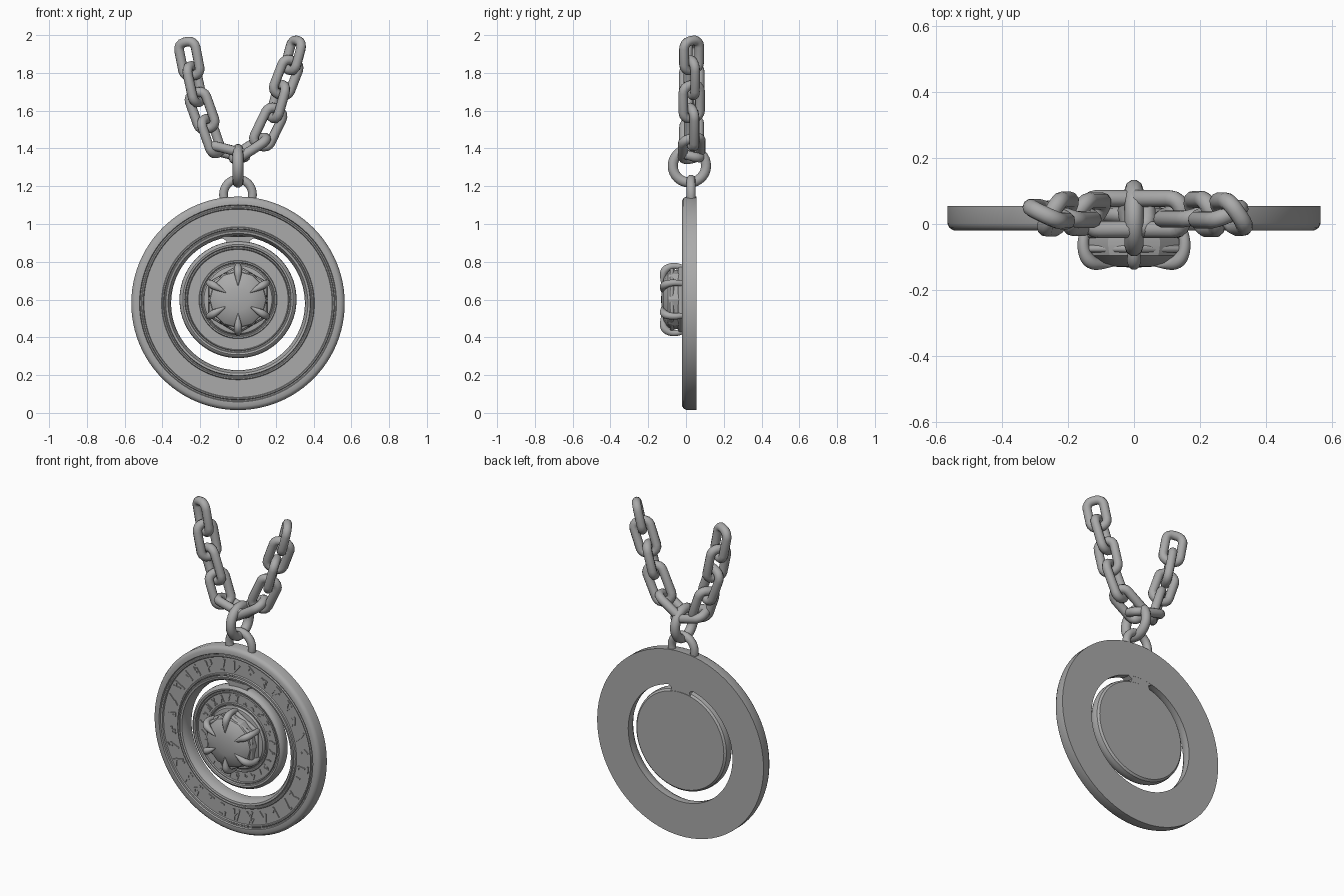
import bpy, bmesh, math, random
from mathutils import Vector, Matrix

cube = bpy.data.objects.get("Cube")
if cube:
    bpy.data.objects.remove(cube, do_unlink=True)
random.seed(4)
TAU = math.tau

metal = bpy.data.materials.new("grey metal")
metal.use_nodes = True
GREY = (0.4, 0.4, 0.4, 1)
metal.diffuse_color = GREY
metal.node_tree.nodes["Principled BSDF"].inputs["Base Color"].default_value = GREY


def activate(ob):
    bpy.ops.object.select_all(action='DESELECT')
    ob.select_set(True)
    bpy.context.view_layer.objects.active = ob


def finish(ob, angle=35):
    activate(ob)
    bpy.ops.object.shade_smooth_by_angle(angle=math.radians(angle))
    return ob


def mesh_object(name, bm, angle=35):
    bmesh.ops.recalc_face_normals(bm, faces=bm.faces)
    me = bpy.data.meshes.new(name)
    bm.to_mesh(me)
    bm.free()
    me.materials.append(metal)
    ob = bpy.data.objects.new(name, me)
    bpy.context.collection.objects.link(ob)
    return finish(ob, angle)


def lathe(name, profile, cz, closed=False, steps=96, angle=35):
    """Turn an (r, y) profile about the front-to-back axis at height cz."""
    bm = bmesh.new()
    vs = [bm.verts.new((r, y, cz)) for r, y in profile]
    pairs = list(zip(vs, vs[1:])) + ([(vs[-1], vs[0])] if closed else [])
    edges = [bm.edges.new(p) for p in pairs]
    bmesh.ops.spin(bm, geom=vs + edges, cent=(0, 0, cz), axis=(0, 1, 0),
                   angle=TAU, steps=steps, use_merge=True)
    bmesh.ops.remove_doubles(bm, verts=bm.verts, dist=1e-4)
    return mesh_object(name, bm, angle)


def tube(name, points, radius, cyclic=True, scales=None, kind='POLY'):
    """Round wire along a path, with an optional taper."""
    cu = bpy.data.curves.new(name, 'CURVE')
    cu.dimensions = '3D'
    cu.bevel_depth = radius
    cu.bevel_resolution = 3
    cu.use_fill_caps = True
    cu.resolution_u = 6
    sp = cu.splines.new(kind)
    sp.points.add(len(points) - 1)
    for i, p in enumerate(points):
        sp.points[i].co = (*p, 1)
        sp.points[i].radius = scales[i] if scales else 1
    sp.use_cyclic_u = cyclic
    if kind == 'NURBS':
        sp.use_endpoint_u = True
        sp.order_u = 3
    cu.materials.append(metal)
    ob = bpy.data.objects.new(name, cu)
    bpy.context.collection.objects.link(ob)
    activate(ob)
    bpy.ops.object.convert(target='MESH')
    return finish(bpy.context.object, 50)


def polar(r, a, y, cz):
    return Vector((r * math.sin(a), y, cz + r * math.cos(a)))


def marks(name, count, r0, r1, y, cz, width, thick):
    """Ring of abstract angular marks made from thin raised strokes."""
    bm = bmesh.new()
    step = (r1 - r0) / 3
    for k in range(count):
        a = TAU * k / count
        rot = Matrix.Translation((0, 0, cz)) @ Matrix.Rotation(a, 4, 'Y')
        node = (random.randint(-1, 1), 0)
        for _ in range(random.randint(3, 5)):
            nxt = (random.randint(-1, 1), random.randint(0, 3))
            if nxt == node:
                continue
            p, q = [Vector((i * step * 0.85, y, r0 + j * step)) for i, j in (node, nxt)]
            d = q - p
            m = (rot @ Matrix.Translation((p + q) / 2)
                 @ Matrix.Rotation(math.atan2(d.x, d.z), 4, 'Y')
                 @ Matrix.Diagonal((width, thick, d.length + width * 0.6, 1)))
            bmesh.ops.create_cube(bm, size=1, matrix=m)
            node = nxt if random.random() < 0.7 else (random.randint(-1, 1), 3)
    return mesh_object(name, bm)


# Outer ring with a recessed band between two beads
RING_Z, DISC_Z, BACK = 0.58, 0.6, 0.055
lathe("outer_ring", [
    (0.565, BACK), (0.565, 0.002), (0.558, -0.012), (0.545, -0.02), (0.522, -0.02),
    (0.518, -0.011), (0.512, -0.011), (0.508, -0.017), (0.502, -0.017), (0.498, -0.01),
    (0.405, -0.01), (0.401, -0.017), (0.395, -0.017), (0.391, -0.011), (0.386, -0.011),
    (0.382, -0.019), (0.37, -0.016), (0.358, 0.005), (0.354, 0.03), (0.354, BACK),
], RING_Z, closed=True)
marks("outer_ring_marks", 30, 0.422, 0.484, -0.01, RING_Z, 0.009, 0.012)

# Inner disc with rolled rim and stepped centre
lathe("inner_disc", [
    (0, BACK), (0.295, BACK), (0.306, 0.045), (0.31, 0.025), (0.309, 0.004), (0.302, -0.01),
    (0.292, -0.016), (0.282, -0.014), (0.278, -0.006), (0.272, -0.006), (0.269, -0.011),
    (0.265, -0.005), (0.207, -0.005), (0.204, -0.013), (0.197, -0.013), (0.193, -0.006),
    (0.188, -0.006), (0.18, -0.017), (0.165, -0.02), (0, -0.02),
], DISC_Z)
marks("inner_disc_marks", 26, 0.219, 0.253, -0.005, DISC_Z, 0.007, 0.01)

# Bridge joining disc to ring at the top
bm = bmesh.new()
outline = [(-0.1, 0.935), (0.1, 0.935), (0.06, 0.91), (0.07, 0.88), (-0.07, 0.88), (-0.06, 0.91)]
face = bm.faces.new([bm.verts.new((x, 0.0, z)) for x, z in outline])
ext = bmesh.ops.extrude_face_region(bm, geom=[face])
bmesh.ops.translate(bm, vec=(0, BACK - 0.001, 0),
                    verts=[g for g in ext["geom"] if isinstance(g, bmesh.types.BMVert)])
mesh_object("bridge", bm)

# Faceted gem, its six-sided setting and six claws
lathe("gem", [(0.15, -0.01), (0.158, -0.06), (0.148, -0.095), (0.115, -0.118),
              (0.06, -0.129), (0, -0.132)], DISC_Z, steps=12, angle=25)
for label, r, y, w in (("lower", 0.168, -0.028, 0.014), ("upper", 0.163, -0.075, 0.011)):
    tube(label + "_setting_wire", [polar(r, TAU * i / 6, y, DISC_Z) for i in range(6)], w)
claw = [(0.165, -0.01), (0.178, -0.04), (0.176, -0.085), (0.155, -0.116), (0.12, -0.124), (0.075, -0.127)]
for i in range(6):
    a = TAU * i / 6
    tube(f"claw_{i + 1}", [polar(r, a, y, DISC_Z) for r, y in claw], 0.022, False,
         [0.7, 0.75, 0.85, 1.0, 0.75, 0.1], 'NURBS')

# Hanger loop on the ring and the round link through it
tube("hanger_loop", [(0.077 * math.cos(t), 0.027, 1.155 + 0.082 * math.sin(t))
                     for t in (math.pi * (i - 2) / 20 for i in range(25))], 0.024, False)
tube("round_link", [(0, 0.018 + 0.088 * math.cos(t), 1.308 + 0.088 * math.sin(t))
                    for t in (TAU * i / 32 for i in range(32))], 0.028)


def chain_link(name, a, b, twist):
    """Stadium-shaped link hooked over joints a and b, turned about its length."""
    d = (b - a).normalized()
    n = Matrix.Rotation(math.radians(twist), 3, d) @ Vector((0, 1, 0))
    side = n.cross(d)
    half, bend, flat = (b - a).length / 2 + 0.026, 0.038, 0.011
    mid, pts = (a + b) / 2, []
    for sx, sy, start in ((1, 1, 0), (-1, 1, 1), (-1, -1, 2), (1, -1, 3)):
        for k in range(5):
            t = (start + k / 4) * math.pi / 2
            u = sx * (half - bend) + bend * math.cos(t)
            v = sy * flat + bend * math.sin(t)
            pts.append(mid + d * u + side * v)
    tube(name, pts, 0.026)


# Two chain strands rising from the round link
strands = {
    "right": ([(-0.27, 1.938), (-0.245, 1.81), (-0.215, 1.67), (-0.165, 1.53),
               (-0.12, 1.4), (0.015, 1.365)], [25, -60, 20, -55, 75]),
    "left": ([(0.308, 1.945), (0.28, 1.84), (0.23, 1.71), (0.195, 1.585),
              (0.125, 1.44), (0, 1.36)], [55, -22, 65, -18, 75]),
}
for strand, (joints, twists) in strands.items():
    ps = [Vector((x, 0.03, z)) for x, z in joints]
    for i, twist in enumerate(twists):
        chain_link(f"{strand}_chain_link_{i + 1}", ps[i], ps[i + 1], twist)
